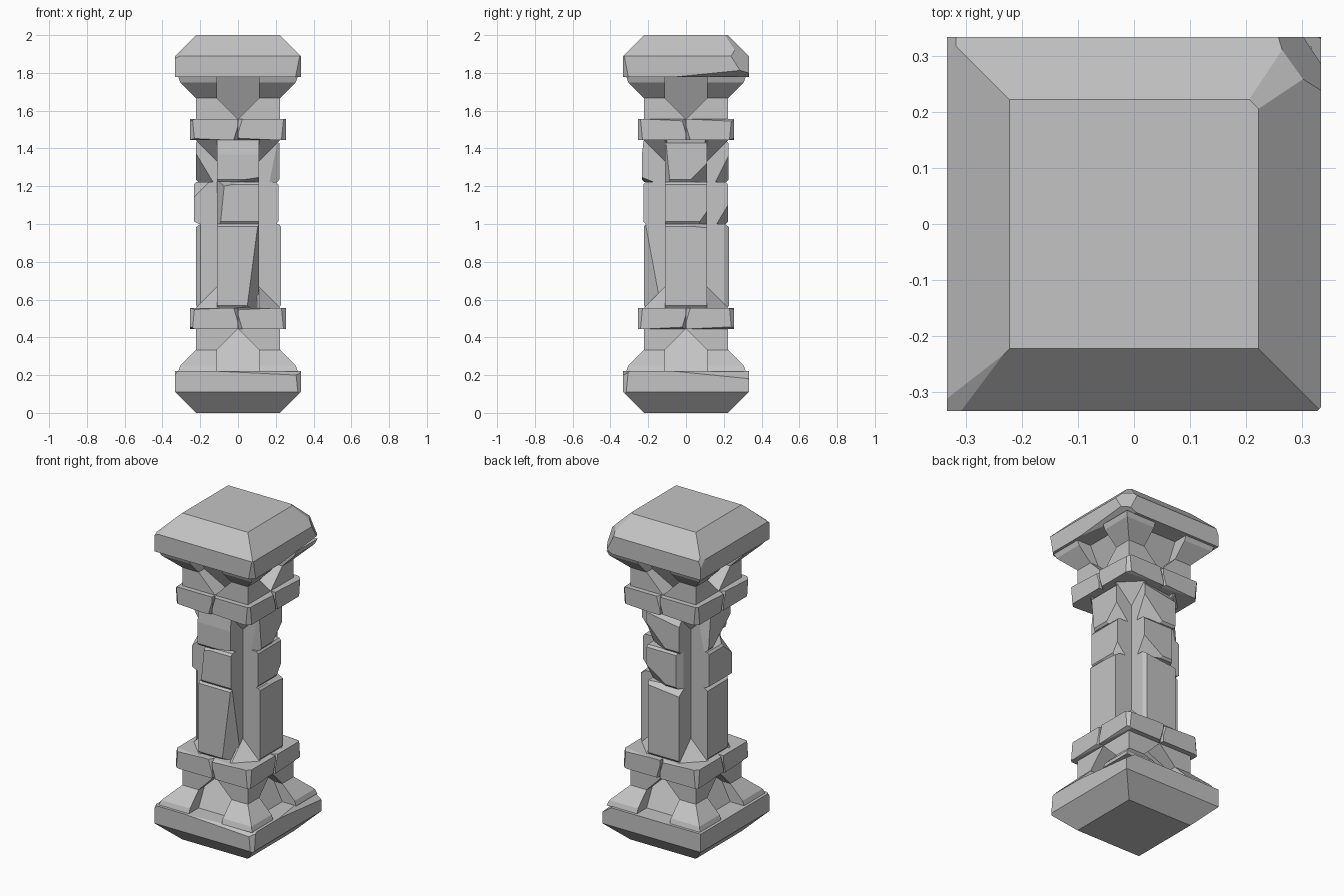
import bpy, bmesh, math
from mathutils import Vector, Matrix

U = 1 / 9  # module: the pillar is 6 x 6 x 18 modules

cube = bpy.data.objects.get("Cube")
if cube:
    bpy.data.objects.remove(cube, do_unlink=True)

stone = bpy.data.materials.new("grey_stone")
stone.use_nodes = True
stone.diffuse_color = (0.55, 0.55, 0.55, 1)
bsdf = next(n for n in stone.node_tree.nodes if n.type == 'BSDF_PRINCIPLED')
bsdf.inputs["Base Color"].default_value = stone.diffuse_color
bsdf.inputs["Roughness"].default_value = 0.9


def hull_mesh(points):
    bm = bmesh.new()
    for p in points:
        bm.verts.new(p)
    bmesh.ops.remove_doubles(bm, verts=bm.verts[:], dist=0.002)
    bmesh.ops.convex_hull(bm, input=bm.verts[:])
    bmesh.ops.delete(bm, geom=[v for v in bm.verts if not v.link_faces], context='VERTS')
    return bm


def block(name, rings, chips=(), xf=Matrix()):
    """Convex stone from rectangles (x0, x1, y0, y1, z), with corners
    chipped off by planes (point, outward normal)."""
    points = [(x, y, z) for x0, x1, y0, y1, z in rings for x in (x0, x1) for y in (y0, y1)]
    bm = hull_mesh(points)
    for point, normal in chips:
        bmesh.ops.bisect_plane(bm, geom=bm.verts[:] + bm.edges[:] + bm.faces[:],
                               plane_co=point, plane_no=Vector(normal).normalized(),
                               clear_outer=True)
        points = [v.co.copy() for v in bm.verts]
        bm.free()
        bm = hull_mesh(points)
    bmesh.ops.transform(bm, matrix=Matrix.Scale(U, 4) @ xf, verts=bm.verts[:])
    bmesh.ops.dissolve_limit(bm, angle_limit=0.01, verts=bm.verts[:], edges=bm.edges[:])
    bmesh.ops.recalc_face_normals(bm, faces=bm.faces[:])
    mesh = bpy.data.meshes.new(name)
    bm.to_mesh(mesh)
    bm.free()
    mesh.materials.append(stone)
    obj = bpy.data.objects.new(name, mesh)
    bpy.context.collection.objects.link(obj)
    return obj


def square(r, z):
    return (-r, r, -r, r, z)


# Base plinth and cap slab
block("base_plinth", [square(2, 0), square(3, 1), square(3, 2)],
      [((2.9, -2.9, 1.5), (1, -1, .1)), ((-2.9, -2.95, 2), (-1, -1, .8)),
       ((0, -2.9, 2), (.05, -.6, 1)), ((2.9, 0, 2), (.7, .1, 1)),
       ((2.85, 2.9, 2), (1, 1, .6))])
block("cap_slab", [square(3, 16), square(3, 17), square(2, 18)],
      [((2.62, 2.62, 17), (1, .8, .5)), ((-2.9, 2.9, 17), (-1, .4, .4)),
       ((2.92, -2.92, 16.5), (1, -1, -.2)), ((2.9, 0, 16), (.6, .1, -1)),
       ((-2.1, -2.1, 17.9), (-.8, -.9, 1.5)), ((2.1, 2, 17.85), (.9, .9, 1.5))])

# Necks and bands, modelled for the foot and mirrored for the head
flip = Matrix.Translation((0, 0, 18)) @ Matrix.Scale(-1, 4, (0, 0, 1))
for end, up in (("lower", Matrix()), ("upper", flip)):
    # Sloping back walls of the four pointed recesses
    block(end + "_neck_core", [square(2, 2), square(1, 4)], xf=up)
    block(end + "_band_core", [square(2.05, 4.02), square(2.05, 4.96)], xf=up)
    for sx in (-1, 1):
        for sy in (-1, 1):
            side = Matrix.Diagonal((sx, sy, 1, 1))
            tag = end + ("_left" if sx > 0 else "_right") + ("_back" if sy > 0 else "_front")
            block(tag + "_flare", [(1, 2.85, 1, 2.85, 1.98), (1, 2.75, 1, 2.75, 2.25),
                                   (1, 2, 1, 2, 3)], xf=up @ side)
            block(tag + "_neck", [(1, 2, 1, 2, 3), (0, 2, 0, 2, 4)], xf=up @ side)
            # Band stones meet in a small crack at each face centre
            lean = 0.05 * sx * sy
            block(tag + "_band_stone", [(0, 2.28, 0, 2.28, 4), (0, 2.28, 0, 2.28, 5)],
                  [((2.2, 2.2, 4.5), (1, 1, .1)),
                   ((0, 2.2, 4.5), (-1, .7, -.3 * sx)),
                   ((2.2, 0, 4.5), (.7, -1, .3 * sy)),
                   ((1.2, 2.28, 4.97), (lean, .35, 1)),
                   ((2.25, 1, 4.03), (.5, lean, -1))], up @ side)
            # Sloped filler in the notch between two shaft arms
            rings = [(.9, 2, .9, 2, 5), (.9, 1, .9, 1, 6)]
            block(tag + "_notch_filler", rings,
                  [((1, 1, 6), (1, 1, 1))], up @ side)

# Cross-shaped shaft: a core and four arms of three stones each
block("shaft_core", [square(1, 4.9), square(1, 13.1)])
courses = {"low": (5, 9), "middle": (9, 11), "high": (11, 13)}
reach = {"front": (2, 2.03, 2.1), "left": (2.04, 1.92, 1.97),
         "back": (2.05, 2, 2.03), "right": (2, 2.1, 2)}
chips = {
    ("front", "low"): [((.95, -2, 9), (1, -.7, -.13)), ((.3, -2, 5.1), (.1, -.6, -1))],
    ("front", "middle"): [((-.75, -2, 10), (-1, -.4, .1)), ((-.5, -2, 10.85), (-.2, -.4, 1))],
    ("front", "high"): [((.2, -2.1, 11.1), (.15, -.4, -1)), ((0, -2.1, 12.3), (0, -1, .12))],
    ("left", "low"): [((0, 0, 0), (0, 0, -1)), ((.4, -2, 8.9), (.1, -.6, 1))],
    ("left", "middle"): [((.8, -1.9, 9.3), (.7, -.6, -.5))],
    ("left", "high"): [((-.95, -1.9, 12.5), (-1, -.5, -.1)), ((.7, -1.9, 11.5), (.5, -.6, -.5)),
                       ((0, -1.85, 12.9), (0, -.4, 1))],
    ("back", "low"): [((-.9, -2, 7), (-.8, -.5, 0)), ((0, -2, 8.8), (.1, -.7, 1))],
    ("back", "middle"): [((-.5, -1.9, 9.4), (-.4, -1, -.6)), ((.8, -2, 10), (1, -.6, 0))],
    ("back", "high"): [((-.6, -1.9, 11.6), (-.5, -1, -.5)), ((0, -2, 12.7), (.1, -.8, .6))],
    ("right", "low"): [((.8, -2, 7), (1, -.9, 0)), ((0, -2, 8.85), (0, -.7, 1))],
    ("right", "middle"): [((.6, -2.1, 10.6), (.5, -.6, .6)), ((0, -2.05, 9.1), (0, -.5, -1))],
    ("right", "high"): [((.5, -1.8, 11.6), (.5, -1, -.6)), ((-.8, -2, 12), (-1, -.5, .1))],
}
for turn, arm in enumerate(("front", "left", "back", "right")):
    rot = Matrix.Rotation(turn * math.pi / 2, 4, 'Z')
    for i, (course, (z0, z1)) in enumerate(courses.items()):
        r = reach[arm][i]
        # Rounded joint: a slight bevel above and below every stone
        rings = [(-1, 1, -r + .1, -.5, z0), (-1, 1, -r, -.5, z0 + .12),
                 (-1, 1, -r, -.5, z1 - .12), (-1, 1, -r + .1, -.5, z1)]
        block(f"{arm}_arm_{course}_stone", rings, chips[arm, course], rot)
